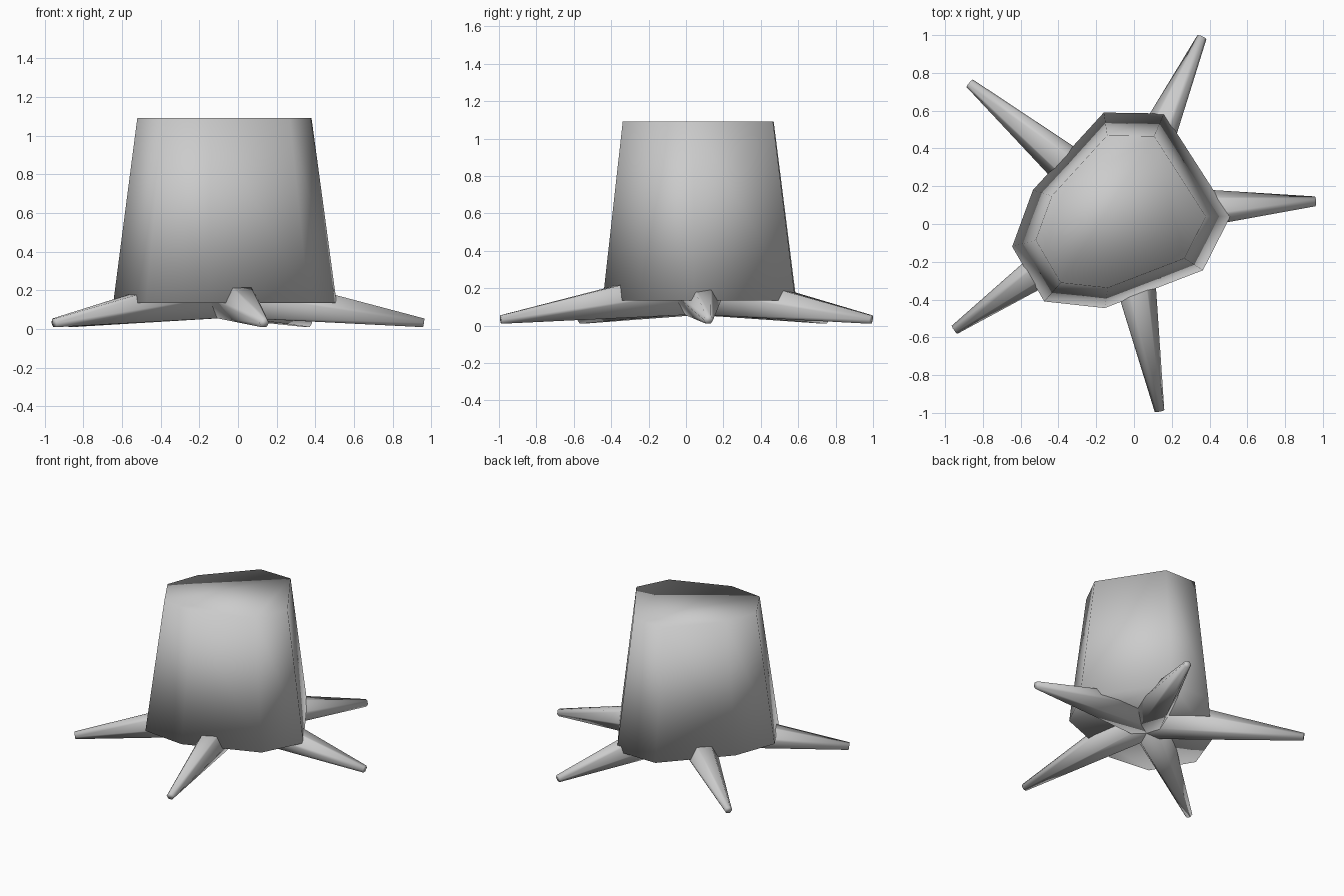
import bpy, bmesh, math
from mathutils import Vector, Matrix

if "Cube" in bpy.data.objects:
    bpy.data.objects.remove(bpy.data.objects["Cube"], do_unlink=True)

# One plain grey for the whole model
GREY = (0.6, 0.6, 0.6, 1)
grey = bpy.data.materials.new("plain grey")
grey.use_nodes = True
grey.diffuse_color = GREY
grey.node_tree.nodes["Principled BSDF"].inputs["Base Color"].default_value = GREY


def finish(name, bm):
    """Turn the bmesh into a fully smooth-shaded object."""
    bmesh.ops.recalc_face_normals(bm, faces=bm.faces)
    for face in bm.faces:
        face.smooth = True
    mesh = bpy.data.meshes.new(name)
    bm.to_mesh(mesh)
    bm.free()
    mesh.materials.append(grey)
    obj = bpy.data.objects.new(name, mesh)
    bpy.context.collection.objects.link(obj)
    return obj


# Trunk: irregular outline extruded upward and tapered
outline = [(-.16, .59), (.16, .585), (.51, .04), (.365, -.245),
           (-.155, -.445), (-.475, -.41), (-.645, -.12), (-.535, .18)]
BOTTOM, TOP, TAPER = .135, 1.09, .78
centre = Vector((-.08, .04, 0))

bm = bmesh.new()
base = bm.faces.new([bm.verts.new((x, y, BOTTOM)) for x, y in outline])
lid = bmesh.ops.extrude_face_region(bm, geom=[base], use_keep_orig=True)
for v in [g for g in lid["geom"] if isinstance(g, bmesh.types.BMVert)]:
    v.co = centre + (v.co - centre) * TAPER
    v.co.z = TOP
finish("trunk", bm)


# Roots: six-sided tapers running from under the trunk out to the ground
def root(name, tip):
    start, end = Vector((-.06, .06, .19)), Vector((*tip, .032))
    axis = end - start
    side = Vector((0, 0, 1)).cross(axis).normalized()
    up = axis.normalized().cross(side)
    frame = Matrix((side, up, axis.normalized())).transposed().to_4x4()
    bm = bmesh.new()
    bmesh.ops.create_cone(bm, cap_ends=True, segments=6, radius1=.15, radius2=.026,
                          depth=axis.length)
    # A corner points sideways, which leaves a flat side on top
    bm.transform(Matrix.Rotation(math.radians(30), 4, 'Z'))
    if max(abs(v.co.x) for v in bm.verts) < .149:
        bm.transform(Matrix.Rotation(math.radians(30), 4, 'Z'))
    bm.transform(Matrix.Translation((start + end) / 2) @ frame)
    finish(name, bm)


tips = {"left": (.96, .12), "back_left": (.36, .99), "back_right": (-.87, .745),
        "front_right": (-.95, -.56), "front": (.135, -.99)}
for place, tip in tips.items():
    root(place + "_root", tip)
